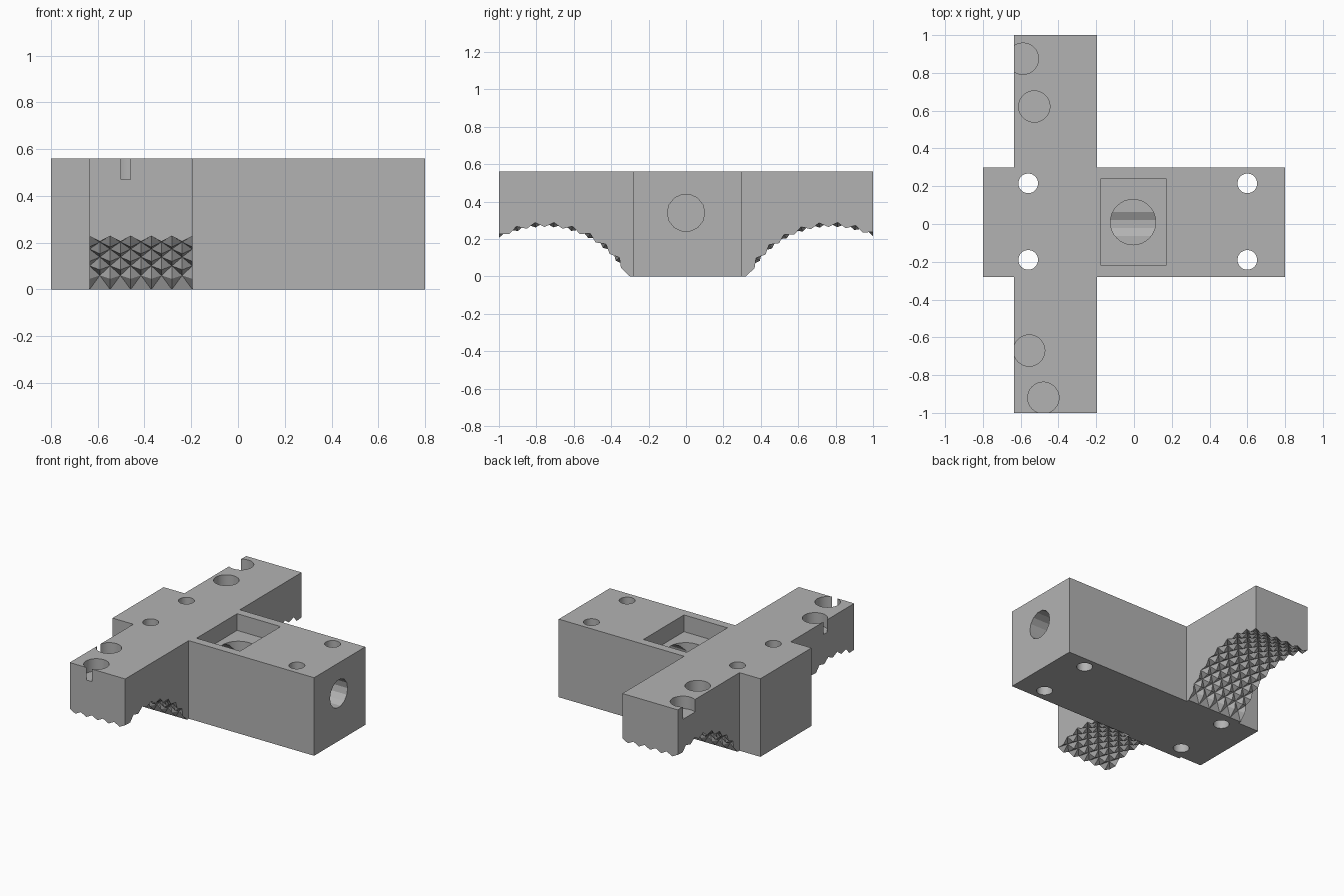
import bpy, bmesh, math
from mathutils import Matrix

if "Cube" in bpy.data.objects:
    bpy.data.objects.remove(bpy.data.objects["Cube"])

TOP = 0.56
MID = 0.01            # y centre of the main block
grey = bpy.data.materials.new("grey")
grey.diffuse_color = (0.45, 0.45, 0.45, 1)
grey.use_nodes = True
grey.node_tree.nodes["Principled BSDF"].inputs["Base Color"].default_value = grey.diffuse_color


def make_object(name, bm):
    bmesh.ops.recalc_face_normals(bm, faces=bm.faces)
    mesh = bpy.data.meshes.new(name)
    bm.to_mesh(mesh)
    bm.free()
    mesh.materials.append(grey)
    ob = bpy.data.objects.new(name, mesh)
    bpy.context.collection.objects.link(ob)
    return ob


def box(name, x0, x1, y0, y1, z0, z1):
    bm = bmesh.new()
    m = Matrix.Translation(((x0 + x1) / 2, (y0 + y1) / 2, (z0 + z1) / 2))
    bmesh.ops.create_cube(bm, size=1, matrix=m @ Matrix.Diagonal((x1 - x0, y1 - y0, z1 - z0, 1)))
    return make_object(name, bm)


def cylinder(name, x, y, z0, z1, r, sides=32):
    bm = bmesh.new()
    bmesh.ops.create_cone(bm, cap_ends=True, segments=sides, radius1=r, radius2=r, depth=z1 - z0,
                          matrix=Matrix.Translation((x, y, (z0 + z1) / 2)))
    return make_object(name, bm)


def gripping_arm(name, side):
    """Arm whose underside is an arc covered in diamond pyramids."""
    x0, x1, nx, ny = -0.635, -0.195, 10, 16
    cy, r, top_z = 0.765, 0.515, 0.29
    bm = bmesh.new()
    start, end = math.asin(0.455 / r), -math.asin((1 - side * MID - cy) / r)
    rows = []
    for j in range(ny + 1):
        a = start + (end - start) * j / ny
        row = []
        for i in range(nx + 1):
            rad = r - (0.026 if (i + j) % 2 else 0)
            y = MID + side * (cy - rad * math.sin(a))
            z = max(0, top_z - r + rad * math.cos(a))
            if j == 0:
                y, z = MID + side * 0.31, 0
            if j == ny:
                y = side
            row.append(bm.verts.new((x0 + (x1 - x0) * i / nx, y, z)))
        rows.append(row)
    # pyramid facets, split along the valley lines
    for j in range(ny):
        for i in range(nx):
            a, b, c, d = rows[j][i], rows[j][i + 1], rows[j + 1][i + 1], rows[j + 1][i]
            for tri in (((a, b, c), (a, c, d)) if (i + j) % 2 == 0 else ((a, b, d), (b, c, d))):
                bm.faces.new(tri)
    # closing walls, reaching inside the main block
    inner = MID + side * 0.24
    lo = [bm.verts.new((x, inner, 0)) for x in (x0, x1)]
    hi = [bm.verts.new((x, inner, TOP)) for x in (x0, x1)]
    out = [bm.verts.new((x, side, TOP)) for x in (x0, x1)]
    bm.faces.new(rows[0] + [lo[1], lo[0]])
    bm.faces.new(rows[-1] + [out[1], out[0]])
    bm.faces.new((lo[0], lo[1], hi[1], hi[0]))
    bm.faces.new((hi[0], hi[1], out[1], out[0]))
    for k, i in ((0, 0), (1, nx)):
        bm.faces.new([lo[k]] + [row[i] for row in rows] + [out[k], hi[k]])
    return make_object(name, bm)


def combine(target, tool, operation):
    mod = target.modifiers.new(operation.lower(), 'BOOLEAN')
    mod.operation, mod.object, mod.solver = operation, tool, 'EXACT'
    bpy.context.view_layer.objects.active = target
    bpy.ops.object.modifier_apply(modifier=mod.name)
    bpy.data.objects.remove(tool)


# cross-shaped body
body = box("clamp_body", -0.8, 0.8, MID - 0.29, MID + 0.29, 0, TOP)
for side in (-1, 1):
    combine(body, gripping_arm("gripping_arm", side), 'UNION')

# bolt holes through the block
for x in (-0.56, 0.6):
    for y in (-0.19, 0.215):
        combine(body, cylinder("bolt_hole", x, y, -0.1, 0.7, 0.052), 'DIFFERENCE')

# shallow magnet recesses on the arms
for x, y in ((-0.588, 0.875), (-0.528, 0.622), (-0.555, -0.67), (-0.48, -0.92)):
    combine(body, cylinder("magnet_recess", x, y, 0.47, 0.7, 0.083), 'DIFFERENCE')

# square pocket with a round well and a bore from the right end
combine(body, box("pocket", -0.175, 0.17, -0.22, 0.24, 0.44, 0.7), 'DIFFERENCE')
combine(body, cylinder("well", -0.005, MID, 0.262, 0.5, 0.12), 'DIFFERENCE')
bore = cylinder("bore", 0, 0, -0.2, 0.9, 0.1, 14)
bore.data.transform(Matrix.Translation((0, 0, 0.34)) @ Matrix.Rotation(math.pi / 2, 4, 'Y'))
combine(body, bore, 'DIFFERENCE')

# smooth the round holes only
body.select_set(True)
bpy.context.view_layer.objects.active = body
bpy.ops.object.shade_smooth_by_angle(angle=math.radians(15))
